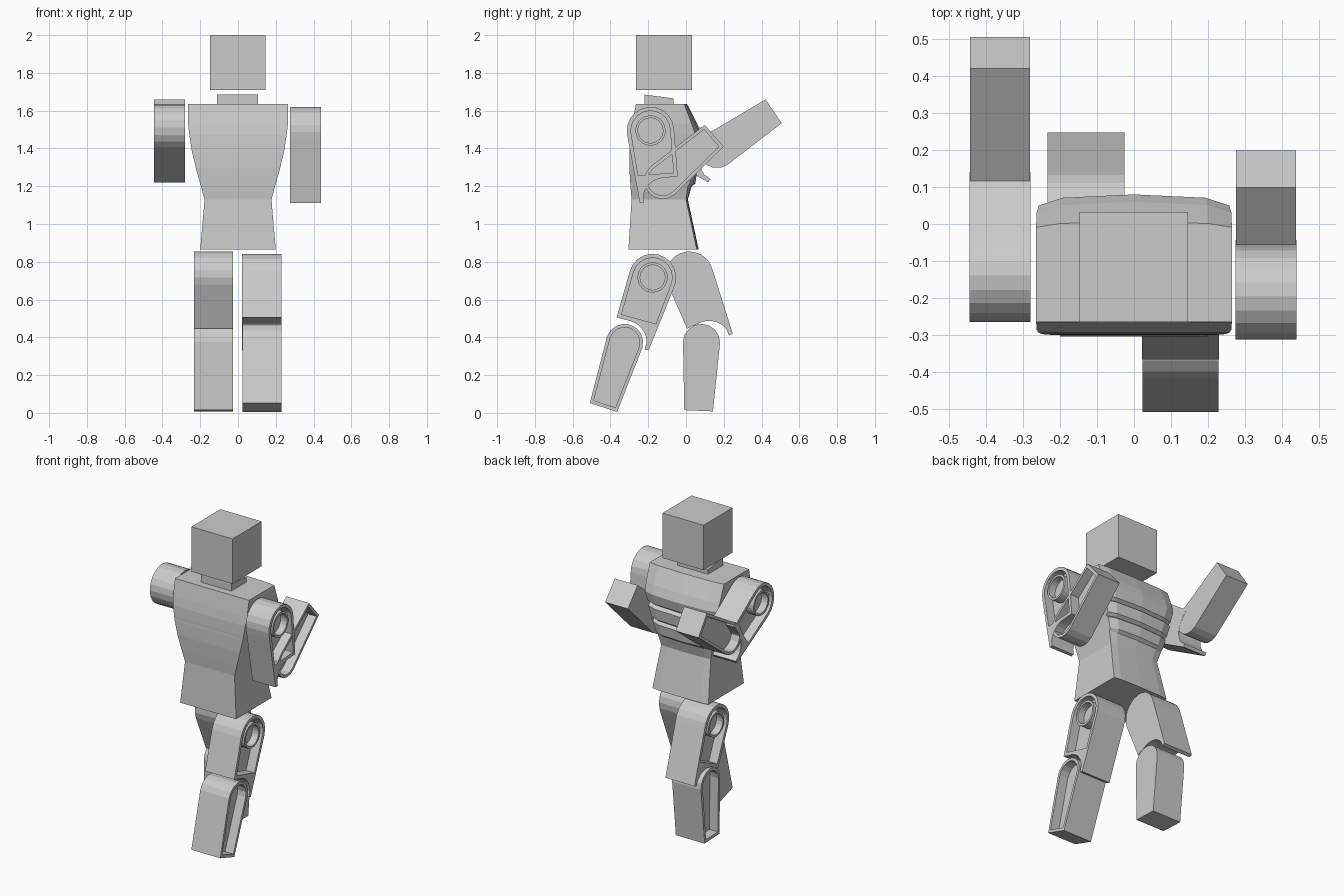
import bpy, bmesh, math

if "Cube" in bpy.data.objects:
    bpy.data.objects.remove(bpy.data.objects["Cube"])

grey = bpy.data.materials.new("plain_grey")
grey.diffuse_color = (0.6, 0.6, 0.6, 1)
grey.use_nodes = True
grey.node_tree.nodes["Principled BSDF"].inputs["Base Color"].default_value = grey.diffuse_color


def finish(name, bm):
    bmesh.ops.recalc_face_normals(bm, faces=bm.faces)
    me = bpy.data.meshes.new(name)
    bm.to_mesh(me)
    bm.free()
    me.materials.append(grey)
    ob = bpy.data.objects.new(name, me)
    bpy.context.collection.objects.link(ob)
    return ob


def loft(name, rings):
    bm = bmesh.new()
    loops = [[bm.verts.new(p) for p in r] for r in rings]
    n = len(loops[0])
    for a, b in zip(loops, loops[1:]):
        for i in range(n):
            bm.faces.new((a[i], a[(i + 1) % n], b[(i + 1) % n], b[i]))
    bm.faces.new(loops[0])
    bm.faces.new(loops[-1])
    return finish(name, bm)


def box(name, x0, x1, y0, y1, z0, z1, z1_front=None):
    zf = z1 if z1_front is None else z1_front
    low = [(x0, y0, z0), (x1, y0, z0), (x1, y1, z0), (x0, y1, z0)]
    top = [(x0, y0, z1), (x1, y0, z1), (x1, y1, zf), (x0, y1, zf)]
    return loft(name, [low, top])


def arc(cf, cd, r, a0, a1, n):
    return [(cf + r * math.cos(math.radians(a0 + (a1 - a0) * i / n)),
             cd + r * math.sin(math.radians(a0 + (a1 - a0) * i / n))) for i in range(n + 1)]


# limb profiles: (forward, down) measured from the joint
UPPER = arc(0, 0, .125, 180, 360, 10) + [(.122, .04), (.083, .378), (.061, .378)] \
    + arc(-.05, .37, .116, 0, -90, 6)[1:] + [(-.127, .254)]
UPPER_HOLE = arc(0, 0, .104, 180, 360, 10) + [(.1, .04), (.082, .232), (-.106, .232)]
LOWER = arc(0, 0, .098, 180, 360, 8) + [(.076, .362), (-.076, .362)]
LOWER_HOLE = arc(0, 0, .08, 180, 360, 8) + [(.06, .343), (-.06, .343)]


def limb(name, profile, hole, x, width, side, joint, tilt, guard=1, ring=False):
    """Extruded limb with a pocket on its outer side, swung about its joint."""
    y0, z0 = joint
    c, s = math.cos(math.radians(tilt)), math.sin(math.radians(tilt))

    def ringpts(pts, px):
        return [(px, y0 + guard * f * c + d * s, z0 + guard * f * s - d * c) for f, d in pts]

    outer = x + side * width / 2
    floor = outer - side * 0.06
    body = loft(name, [ringpts(profile, x - side * width / 2), ringpts(profile, outer)])
    cutter = loft(name + "_cutter", [ringpts(hole, floor), ringpts(hole, outer + side * .05)])
    mod = body.modifiers.new("pocket", 'BOOLEAN')
    mod.operation, mod.solver, mod.object = 'DIFFERENCE', 'EXACT', cutter
    dg = bpy.context.evaluated_depsgraph_get()
    body.data = bpy.data.meshes.new_from_object(body.evaluated_get(dg))
    body.modifiers.clear()
    bpy.data.objects.remove(cutter)
    if ring:
        # round pivot tube inside the pocket
        big, small = arc(0, 0, .08, 0, 345, 23), arc(0, 0, .066, 0, 345, 23)
        rim = outer - side * .004
        loft(name + "_pivot", [ringpts(big, floor - side * .005), ringpts(big, rim),
                               ringpts(small, rim), ringpts(small, floor + side * .01)])


# head and neck
box("head", -.148, .146, -.265, .032, 1.71, 2.0)
box("neck", -.11, .106, -.22, -.067, 1.625, 1.685, 1.665)


# torso: chest, stepped ribs, waist and hips
def section(z, hw, back, front, edge=.03):
    return [(-hw, back, z), (hw, back, z), (hw, front - edge, z), (.75 * hw, front - edge * .3, z),
            (0, front, z), (-.75 * hw, front - edge * .3, z), (-hw, front - edge, z)]


loft("torso", [section(*r) for r in [
    (.865, .2, -.305, .067, .01),
    (1.13, .177, -.288, .01, .01),
    (1.2, .196, -.294, .03, .02),
    (1.215, .2, -.295, .05),
    (1.28, .219, -.299, .058),
    (1.295, .223, -.3, .04),
    (1.31, .226, -.3, .06),
    (1.38, .243, -.299, .068),
    (1.395, .246, -.298, .045),
    (1.41, .248, -.298, .066),
    (1.475, .258, -.295, .08),
    (1.53, .264, -.286, .06),
    (1.635, .265, -.265, .006, .015)]])

# arms: side, x, shoulder, tilt, elbow, tilt
for tag, side, x, sh, ta, el, tb in [
        ("right", 1, .3575, (-.188, 1.495), 4, (-.124, 1.23), 131),
        ("left", -1, -.3625, (-.14, 1.51), 54, (.164, 1.394), 124)]:
    limb("upper_arm_" + tag, UPPER, UPPER_HOLE, x, .165, side, sh, ta, -1, True)
    limb("forearm_" + tag, LOWER, LOWER_HOLE, x, .163, side, el, tb)

# legs: side, x, hip, tilt, knee, tilt
for tag, side, x, hip, ta, kn, tb in [
        ("right", 1, .126, (-.177, .717), -15.5, (-.325, .373), -18),
        ("left", -1, -.13, (.018, .73), 24, (.082, .373), -2.4)]:
    limb("thigh_" + tag, UPPER, UPPER_HOLE, x, .208, side, hip, ta, 1, True)
    limb("shin_" + tag, LOWER, LOWER_HOLE, x, .206, side, kn, tb)
